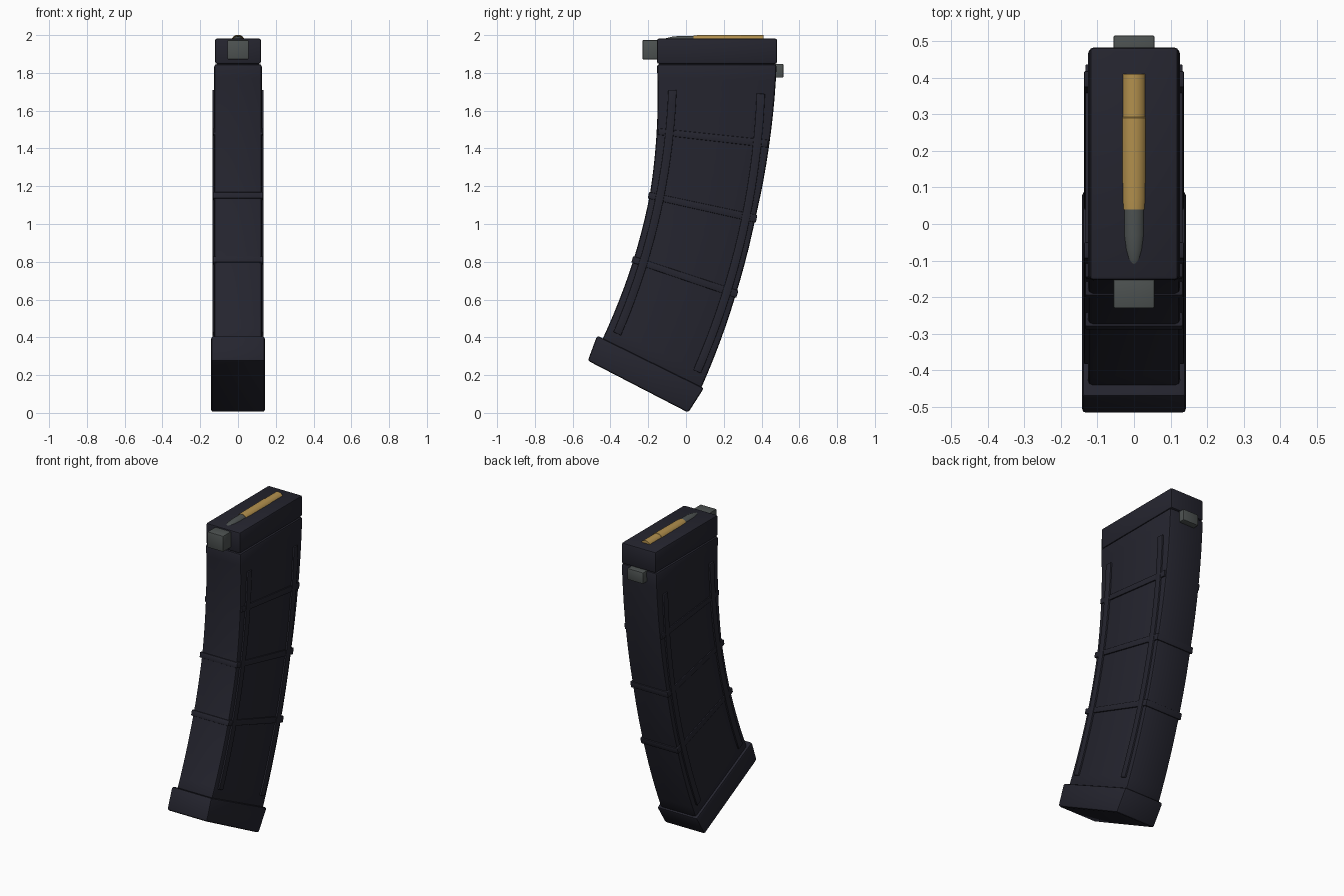
import bpy, bmesh, math
from mathutils import Vector

if "Cube" in bpy.data.objects:
    bpy.data.objects.remove(bpy.data.objects["Cube"])

def material(name, rgb):
    m = bpy.data.materials.new(name)
    m.diffuse_color = (*rgb, 1)
    m.use_nodes = True
    m.node_tree.nodes["Principled BSDF"].inputs["Base Color"].default_value = m.diffuse_color
    return m

NAVY = material("dark_navy_polymer", (0.018, 0.018, 0.028))
GREY = material("steel_grey", (0.075, 0.085, 0.083))
BRASS = material("brass", (0.45, 0.28, 0.075))

R, TOP_Y, TOP_Z = 3.83, 0.163, 1.847   # curve of the magazine's centre line

def frame(deg):
    """Centre and tilt of the cross-section at an angle along the curve."""
    t = math.radians(deg)
    return TOP_Y - R * (1 - math.cos(t)), TOP_Z - R * math.sin(t), t * 1.08

def section(fr, x0, x1, u0, u1):
    y, z, phi = fr
    c, s = math.cos(phi), math.sin(phi)
    return [Vector((x, y + u * c, z - u * s))
            for x, u in ((x0, u0), (x1, u0), (x1, u1), (x0, u1))]

def finish(name, bm, mat, bevel=0.0):
    bmesh.ops.recalc_face_normals(bm, faces=bm.faces)
    if bevel:
        edges = [e for e in bm.edges if e.calc_face_angle(0) > math.radians(40)]
        bmesh.ops.bevel(bm, geom=edges, offset=bevel, segments=2, profile=0.5, affect='EDGES')
    me = bpy.data.meshes.new(name)
    bm.to_mesh(me)
    bm.free()
    me.materials.append(mat)
    ob = bpy.data.objects.new(name, me)
    bpy.context.collection.objects.link(ob)
    bpy.ops.object.select_all(action='DESELECT')
    ob.select_set(True)
    bpy.context.view_layer.objects.active = ob
    bpy.ops.object.shade_smooth_by_angle(angle=math.radians(35))
    return ob

def loft(name, rings, mat, bevel=0.0):
    bm = bmesh.new()
    rows = [[bm.verts.new(p) for p in ring] for ring in rings]
    n = len(rows[0])
    for a, b in zip(rows, rows[1:]):
        for i in range(n):
            j = (i + 1) % n
            bm.faces.new((a[i], a[j], b[j], b[i]))
    bm.faces.new(rows[0])
    bm.faces.new(rows[-1])
    return finish(name, bm, mat, bevel)

def box(name, x, y0, y1, z0, z1, mat, bevel):
    return loft(name, [section((0, z, 0), -x, x, y0, y1) for z in (z0, z1)], mat, bevel)

def half_depth(deg):
    pts = [(0, 0.317), (5.84, 0.30), (11.4, 0.286), (17.1, 0.286), (25, 0.292)]
    for (a, da), (b, db) in zip(pts, pts[1:]):
        if deg <= b:
            return da + (db - da) * (deg - a) / (b - a)
    return pts[-1][1]

# Curved body
rings = []
for i in range(21):
    a = 24.6 * i / 20
    d = half_depth(a)
    rings.append(section(frame(a), -0.126, 0.126, -d, d))
loft("curved_body", rings, NAVY, 0.014)

# Lengthwise ribs, two on each side
for side, sx in (("left", -1), ("right", 1)):
    for end, u in (("front", -0.232), ("rear", 0.236)):
        rings = [section(frame(2.2 + 21.3 * i / 18), sx * 0.11, sx * 0.136, u - 0.022, u + 0.022)
                 for i in range(19)]
        loft(f"{end}_{side}_long_rib", rings, NAVY, 0.003)

# Cross ribs wrapped round the body
for i, a in enumerate((5.84, 11.4, 17.1)):
    loft(f"cross_rib_{i + 1}",
         [section(frame(a + k), -0.133, 0.133, -0.293, 0.293) for k in (-0.28, 0.28)], NAVY, 0.004)

# Base plate, tapering downwards
phi = math.radians(26.2)
loft("base_plate", [section((-0.188, 0.27, phi), -0.142, 0.142, -0.315, 0.315),
                    section((-0.254, 0.139, phi + 0.02), -0.142, 0.142, -0.299, 0.299)], NAVY, 0.012)

# Top collar and locking lugs
box("top_collar", 0.121, -0.153, 0.482, 1.848, 1.982, NAVY, 0.01)
box("front_lug", 0.056, -0.23, -0.13, 1.872, 1.973, GREY, 0.004)
box("rear_lug", 0.056, 0.46, 0.515, 1.775, 1.847, GREY, 0.004)

# Top cartridge, half sunk into the collar
def turned(name, profile, mat, n=32):
    rings = [[Vector((r * math.cos(2 * math.pi * k / n), y, 1.965 + r * math.sin(2 * math.pi * k / n)))
              for k in range(n)] for y, r in profile]
    return loft(name, rings, mat)

turned("cartridge_case", [(0.04, 0.033), (0.07, 0.035), (0.29, 0.0365), (0.292, 0.0345), (0.41, 0.0345)], BRASS)
turned("bullet", [(0.05, 0.031), (-0.03, 0.031), (-0.07, 0.027), (-0.095, 0.0215),
                  (-0.115, 0.015), (-0.13, 0.004)], GREY)
